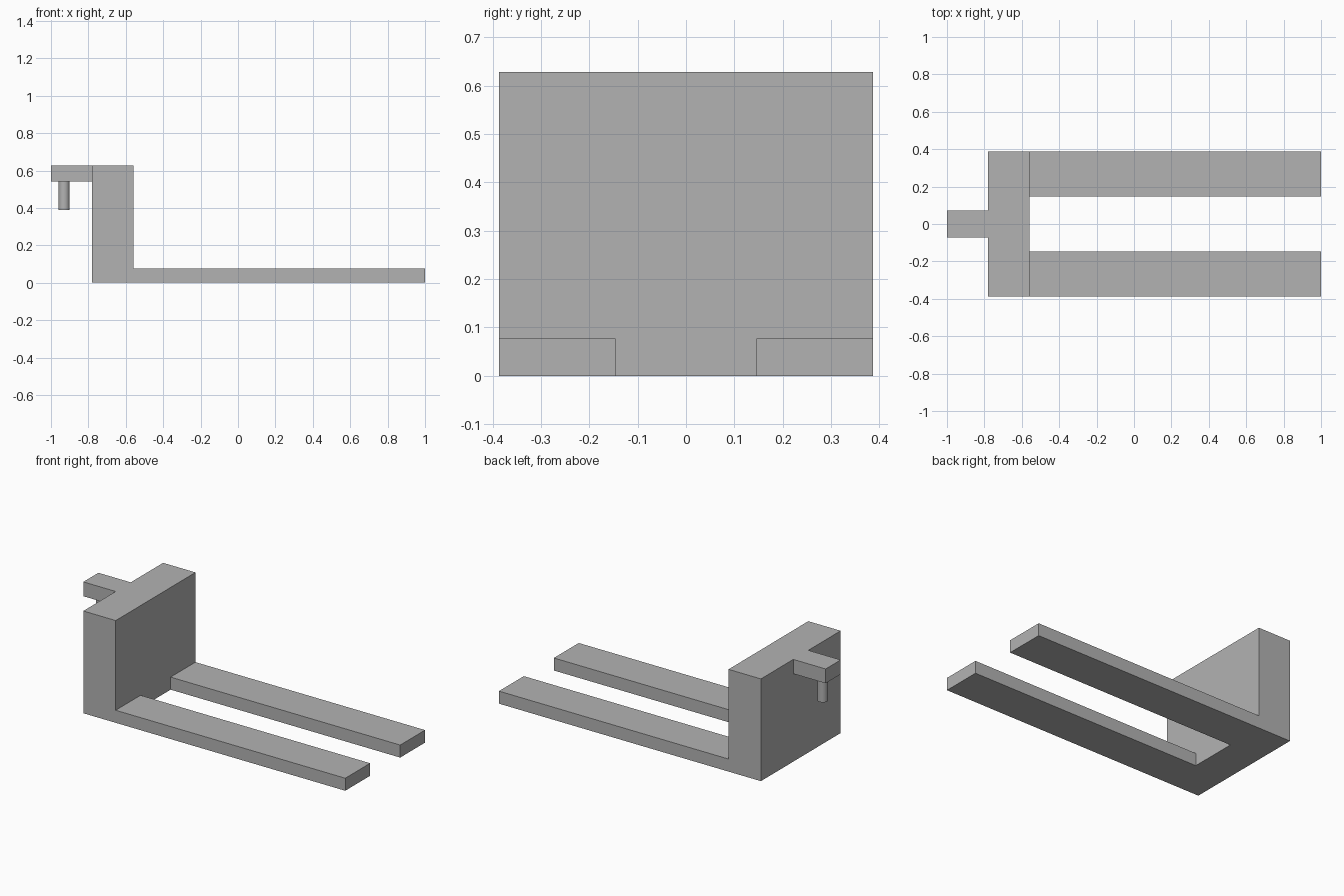
import bpy
import bmesh
from mathutils import Matrix, Vector

cube = bpy.data.objects.get("Cube")
if cube:
    bpy.data.objects.remove(cube, do_unlink=True)

# Single flat grey
grey = bpy.data.materials.new("plain_grey")
grey.use_nodes = True
grey.diffuse_color = (0.45, 0.45, 0.45, 1)
grey.node_tree.nodes["Principled BSDF"].inputs["Base Color"].default_value = grey.diffuse_color

# Shared dimensions
BACK, WALL, TIP = -0.78, -0.56, 1.0
HALF, SLOT = 0.387, 0.146
TOP, FORK = 0.628, 0.077
ARM_BOTTOM = 0.54


def add_object(name, bm):
    bmesh.ops.recalc_face_normals(bm, faces=bm.faces)
    mesh = bpy.data.meshes.new(name)
    bm.to_mesh(mesh)
    bm.free()
    mesh.materials.append(grey)
    obj = bpy.data.objects.new(name, mesh)
    bpy.context.collection.objects.link(obj)
    return obj


def box(name, low, high):
    low, high = Vector(low), Vector(high)
    bm = bmesh.new()
    place = Matrix.Translation((low + high) / 2) @ Matrix.Diagonal((*(high - low), 1))
    bmesh.ops.create_cube(bm, size=1, matrix=place)
    return add_object(name, bm)


def extrude_profile(name, profile, half):
    bm = bmesh.new()
    face = bm.faces.new([bm.verts.new((x, -half, z)) for x, z in profile])
    out = bmesh.ops.extrude_face_region(bm, geom=[face], use_keep_orig=True)
    verts = [v for v in out["geom"] if isinstance(v, bmesh.types.BMVert)]
    bmesh.ops.translate(bm, verts=verts, vec=(0, 2 * half, 0))
    return add_object(name, bm)


# L-shaped body: upright block with a low plate
body = extrude_profile("block_and_forks", [
    (BACK, 0), (TIP, 0), (TIP, FORK), (WALL, FORK), (WALL, TOP), (BACK, TOP)], HALF)

# Slot that splits the plate into two forks
cutter = box("slot_cutter", (WALL, -SLOT, -0.1), (TIP + 0.1, SLOT, FORK + 0.1))
cutter.hide_render = True
cutter.hide_set(True)
cut = body.modifiers.new("fork_slot", "BOOLEAN")
cut.operation = "DIFFERENCE"
cut.solver = "EXACT"
cut.object = cutter

# Bake the cut, then discard the helper
bpy.context.view_layer.update()
baked = bpy.data.meshes.new_from_object(body.evaluated_get(bpy.context.evaluated_depsgraph_get()))
body.modifiers.clear()
body.data = baked
bpy.data.objects.remove(cutter, do_unlink=True)

# Short arm behind the block
box("rear_arm", (-1, -0.073, ARM_BOTTOM), (BACK, 0.073, TOP))

# Round pin hanging from the arm
PIN_BOTTOM = 0.39
bm = bmesh.new()
bmesh.ops.create_cone(
    bm, cap_ends=True, segments=32, radius1=0.03, radius2=0.03, depth=ARM_BOTTOM - PIN_BOTTOM,
    matrix=Matrix.Translation((-0.93, 0, (ARM_BOTTOM + PIN_BOTTOM) / 2)))
pin = add_object("hanging_pin", bm)
for poly in pin.data.polygons:
    poly.use_smooth = abs(poly.normal.z) < 0.5
